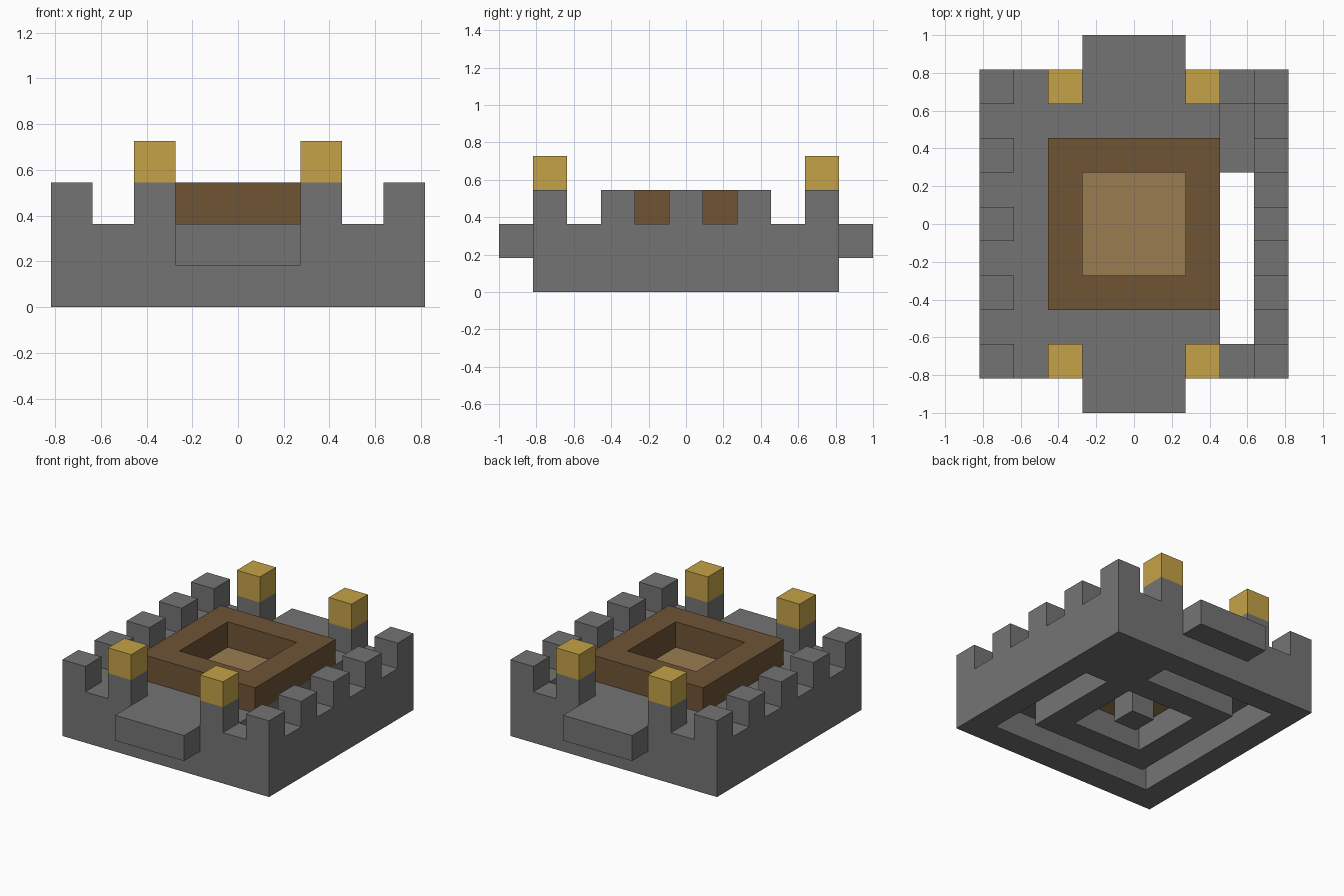
import bpy, bmesh
from mathutils import Vector

UNIT = 2 / 11  # edge of one building block

if "Cube" in bpy.data.objects:
    bpy.data.objects.remove(bpy.data.objects["Cube"], do_unlink=True)


def material(name, rgb):
    m = bpy.data.materials.new(name)
    m.use_nodes = True
    m.diffuse_color = (*rgb, 1)
    m.node_tree.nodes["Principled BSDF"].inputs["Base Color"].default_value = (*rgb, 1)
    return m


stone = material("grey stone", (0.175, 0.175, 0.175))
timber = material("dark brown timber", (0.158, 0.09, 0.036))
planks = material("tan planks", (0.32, 0.204, 0.082))
gold = material("gold", (0.56, 0.362, 0.064))


def span(a, b):
    return range(a, b + 1)


def block(xs, ys, zs):
    """All grid cells in a box, as a set."""
    return {(x, y, z) for x in xs for y in ys for z in zs}


full, inner, court = span(-4, 4), span(-3, 3), span(-1, 1)

# Spiral passage and central well hollowed from the underside
passage = (block([3], span(-3, 1), [0]) | block(inner, [-3], [0])
           | block([-3], inner, [0]) | block(span(-3, 1), [3], [0]))
well = block(court, court, [0]) - {(0, 0, 0)}
# Open shaft beside the left wall
shaft = block([3], inner, [1])

courtyard = block(court, court, [1])
parts = {
    "outer_wall": (block(full, full, [0, 1]) - block(inner, inner, [0, 1]), stone),
    "spiral_foundation": (block(inner, inner, [0]) - passage - well, stone),
    "walkway": (block(inner, inner, [1]) - shaft - courtyard, stone),
    "courtyard_floor": (courtyard, planks),
    "inner_rampart": (block(span(-2, 2), span(-2, 2), [2]) - block(court, court, [2]), timber),
    "front_balcony": (block(court, [-5], [1]), stone),
    "back_balcony": (block(court, [5], [1]), stone),
    "left_battlements": (block([4], range(-4, 5, 2), [2]), stone),
    "right_battlements": (block([-4], range(-4, 5, 2), [2]), stone),
}
# Gate towers with gold caps
for end, y in (("front", -4), ("back", 4)):
    for side, x in (("left", 2), ("right", -2)):
        parts[f"{end}_{side}_tower"] = ({(x, y, 2)}, stone)
        parts[f"{end}_{side}_tower_cap"] = ({(x, y, 3)}, gold)

occupied = set().union(*(cells for cells, _ in parts.values()))


def build(name, cells, mat):
    """Skin the exposed sides of the cells and merge flat faces."""
    bm = bmesh.new()
    for cell in sorted(cells):
        centre = Vector(cell) + Vector((0, 0, 0.5))
        for axis in range(3):
            for sign in (-1, 1):
                neighbour = list(cell)
                neighbour[axis] += sign
                if tuple(neighbour) in occupied:
                    continue
                corners = []
                for s, t in ((-1, -1), (1, -1), (1, 1), (-1, 1)):
                    p = centre.copy()
                    p[axis] += sign / 2
                    p[(axis + 1) % 3] += s / 2
                    p[(axis + 2) % 3] += t / 2
                    corners.append(bm.verts.new(p * UNIT))
                bm.faces.new(corners if sign > 0 else corners[::-1])
    bmesh.ops.remove_doubles(bm, verts=bm.verts[:], dist=0.001)
    bmesh.ops.dissolve_limit(bm, angle_limit=0.01, verts=bm.verts[:], edges=bm.edges[:])
    mesh = bpy.data.meshes.new(name)
    bm.to_mesh(mesh)
    bm.free()
    mesh.materials.append(mat)
    bpy.context.collection.objects.link(bpy.data.objects.new(name, mesh))


for name, (cells, mat) in parts.items():
    build(name, cells, mat)
